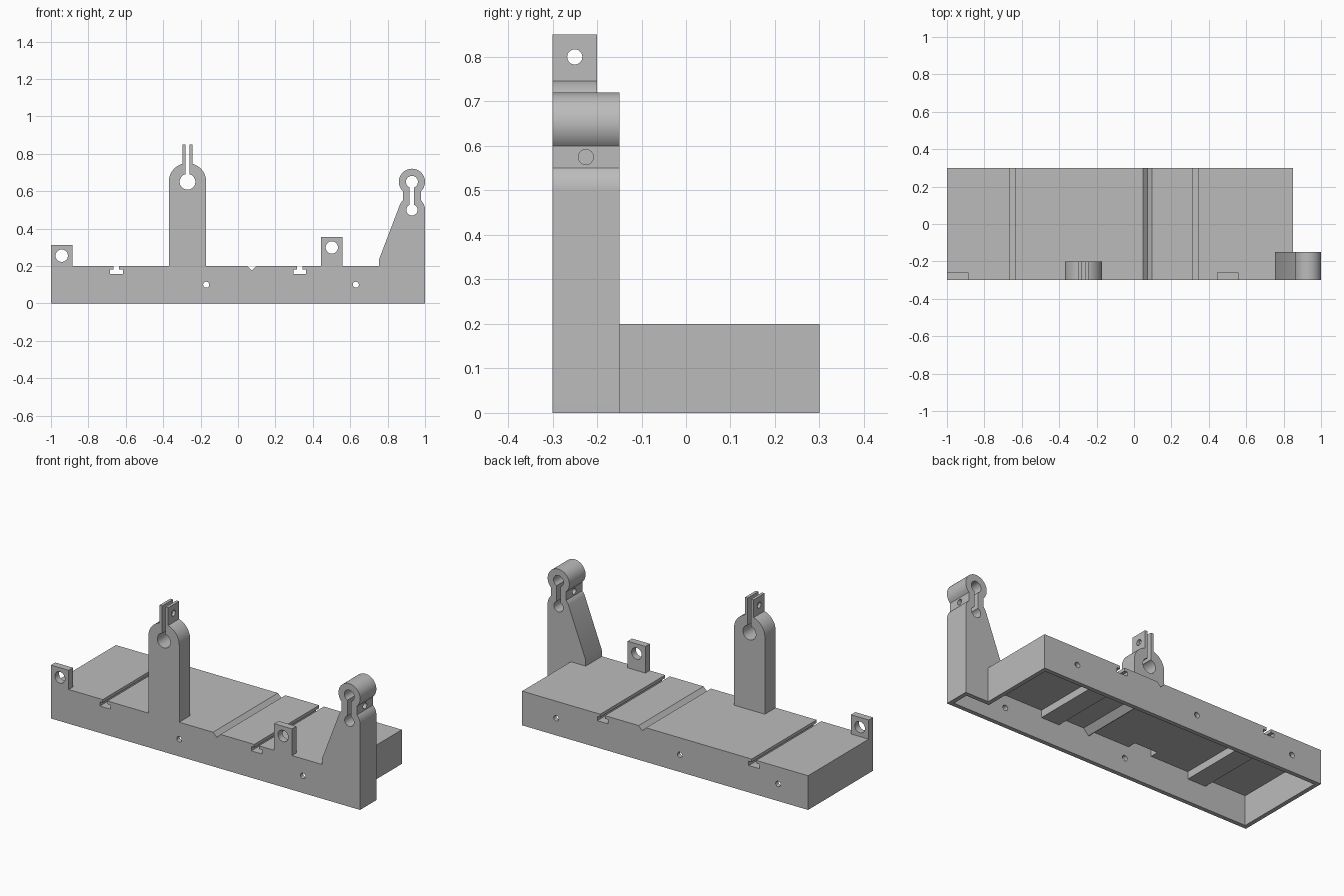
import bpy, bmesh, math

if "Cube" in bpy.data.objects:
    bpy.data.objects.remove(bpy.data.objects["Cube"])

grey = bpy.data.materials.new("machined grey")
grey.diffuse_color = (0.5, 0.5, 0.5, 1)
grey.use_nodes = True
grey.node_tree.nodes["Principled BSDF"].inputs["Base Color"].default_value = grey.diffuse_color


def prism(name, pts, y0, y1):
    """Extrude an x-z outline along y."""
    bm = bmesh.new()
    face = bm.faces.new([bm.verts.new((x, y0, z)) for x, z in pts])
    new = bmesh.ops.extrude_face_region(bm, geom=[face])["geom"]
    bmesh.ops.translate(bm, vec=(0, y1 - y0, 0),
                        verts=[v for v in new if isinstance(v, bmesh.types.BMVert)])
    bmesh.ops.recalc_face_normals(bm, faces=bm.faces)
    me = bpy.data.meshes.new(name)
    bm.to_mesh(me)
    bm.free()
    ob = bpy.data.objects.new(name, me)
    bpy.context.collection.objects.link(ob)
    me.materials.append(grey)
    return ob


def box(name, x0, x1, y0, y1, z0, z1):
    return prism(name, [(x0, z0), (x1, z0), (x1, z1), (x0, z1)], y0, y1)


def arc(cx, cz, r, a0, a1, n=32):
    return [(cx + r * math.cos(math.radians(a0 + (a1 - a0) * i / n)),
             cz + r * math.sin(math.radians(a0 + (a1 - a0) * i / n))) for i in range(n + 1)]


def bore_y(x, z, r, y0, y1):
    return prism("bore_cutter", arc(x, z, r, 0, 360, 48)[:-1], y0, y1)


def bore_x(y, z, r, x0, x1):
    ob = prism("cross_bore_cutter", arc(0, 0, r, 0, 360, 32)[:-1], x0, x1)
    for v in ob.data.vertices:
        x, yy, zz = v.co
        v.co = (yy, y - x, z + zz)
    return ob


def combine(target, tool, op="DIFFERENCE"):
    tool.hide_render = True
    mod = target.modifiers.new("combine", "BOOLEAN")
    mod.operation, mod.solver, mod.object = op, "EXACT", tool
    bpy.context.view_layer.objects.active = target
    bpy.ops.object.modifier_apply(modifier=mod.name)
    bpy.data.objects.remove(tool)


WALL = 0.025
SLOTS = (-0.65, 0.33)
VEE = 0.0725

# base bed
base = box("base", -1, 0.85, -0.3, 0.3, 0, 0.2)

# clamp post: round head with two upright tabs
px, pz = -0.27, 0.65
a = math.degrees(math.acos(0.28))
post = [(px - 0.1, 0.18), (px + 0.1, 0.18)] + arc(px, pz, 0.1, 0, a, 20)
post += [(px + 0.028, 0.85), (px - 0.028, 0.85)] + arc(px, pz, 0.1, 180 - a, 180, 20)
combine(base, prism("clamp_post", post, -0.3, -0.2), "UNION")

# end post: sloped bracket, necked head
ex, r = 0.93, 0.07
b = math.degrees(math.asin(0.05 / r))
end = [(0.754, 0), (1, 0)] + arc(ex, 0.5, r, 0, b, 12)
end += arc(ex, 0.65, r, -b, 180 + b, 48)
end += arc(ex, 0.5, r, 180 - b, 158.8, 8) + [(0.754, 0.235)]
combine(base, prism("end_post", end, -0.3, -0.15), "UNION")

# T slots and V groove across the bed
for s in SLOTS:
    tee = [(s - 0.034, 0.157), (s + 0.034, 0.157), (s + 0.034, 0.182), (s + 0.015, 0.182),
           (s + 0.015, 0.25), (s - 0.015, 0.25), (s - 0.015, 0.182), (s - 0.034, 0.182)]
    combine(base, prism("tee_cutter", tee, -0.4, 0.4))
vee = [(VEE, 0.176), (VEE + 0.034, 0.21), (VEE - 0.034, 0.21)]
combine(base, prism("vee_cutter", vee, -0.4, 0.4))

# hollow underside, with ribs left below each slot
top = 0.2 - WALL
roof = [(-0.975, -0.1), (-0.975, top)]
for s, half, low, tip in ((SLOTS[0], 0.059, 0.132, 0.059), (VEE, 0.034, 0.141, 0.002),
                          (SLOTS[1], 0.059, 0.132, 0.059)):
    roof += [(s - half, top), (s - tip, low), (s + tip, low), (s + half, top)]
roof += [(0.825, top), (0.825, -0.1)]
cavity = prism("cavity_cutter", roof, -0.275, 0.275)
inner = [(0.779, -0.1), (0.975, -0.1), (0.975, 0.44), (0.859, 0.44), (0.779, 0.23)]
combine(cavity, prism("end_cavity", inner, -0.275, -0.175), "UNION")
combine(cavity, box("post_cavity", -0.345, -0.195, -0.275, -0.225, 0.1, 0.58), "UNION")
combine(base, cavity)

# bores and clamp slits in the posts
combine(base, bore_y(px, pz, 0.042, -0.4, -0.1))
combine(base, box("slit_cutter", px - 0.011, px + 0.011, -0.4, -0.1, pz, 0.9))
combine(base, bore_x(-0.25, 0.8, 0.017, -0.4, -0.1))
combine(base, bore_y(ex, 0.65, 0.032, -0.4, 0))
combine(base, bore_y(ex, 0.5, 0.03, -0.4, 0))
combine(base, box("slit_cutter", ex - 0.012, ex + 0.012, -0.4, 0, 0.5, 0.65))
combine(base, bore_x(-0.225, 0.575, 0.017, 0.8, 1.1))

# small holes in the side walls; the third is on the back only
for x, y0 in ((-0.17, -0.4), (0.63, -0.4), (-0.806, 0.2)):
    combine(base, bore_y(x, 0.1, 0.016, y0, 0.4))

# drilled lugs on the front edge
parts = [base]
for name, x0, z1 in (("left_lug", -1, 0.312), ("right_lug", 0.444, 0.356)):
    lug = box(name, x0, x0 + 0.115, -0.3, -0.26, 0.2, z1)
    combine(lug, bore_y(x0 + 0.0575, z1 - 0.057, 0.033, -0.4, -0.2))
    parts.append(lug)

# smooth the round surfaces, keep the edges crisp
for ob in parts:
    bpy.ops.object.select_all(action="DESELECT")
    ob.select_set(True)
    bpy.context.view_layer.objects.active = ob
    bpy.ops.object.shade_smooth_by_angle(angle=math.radians(25))
